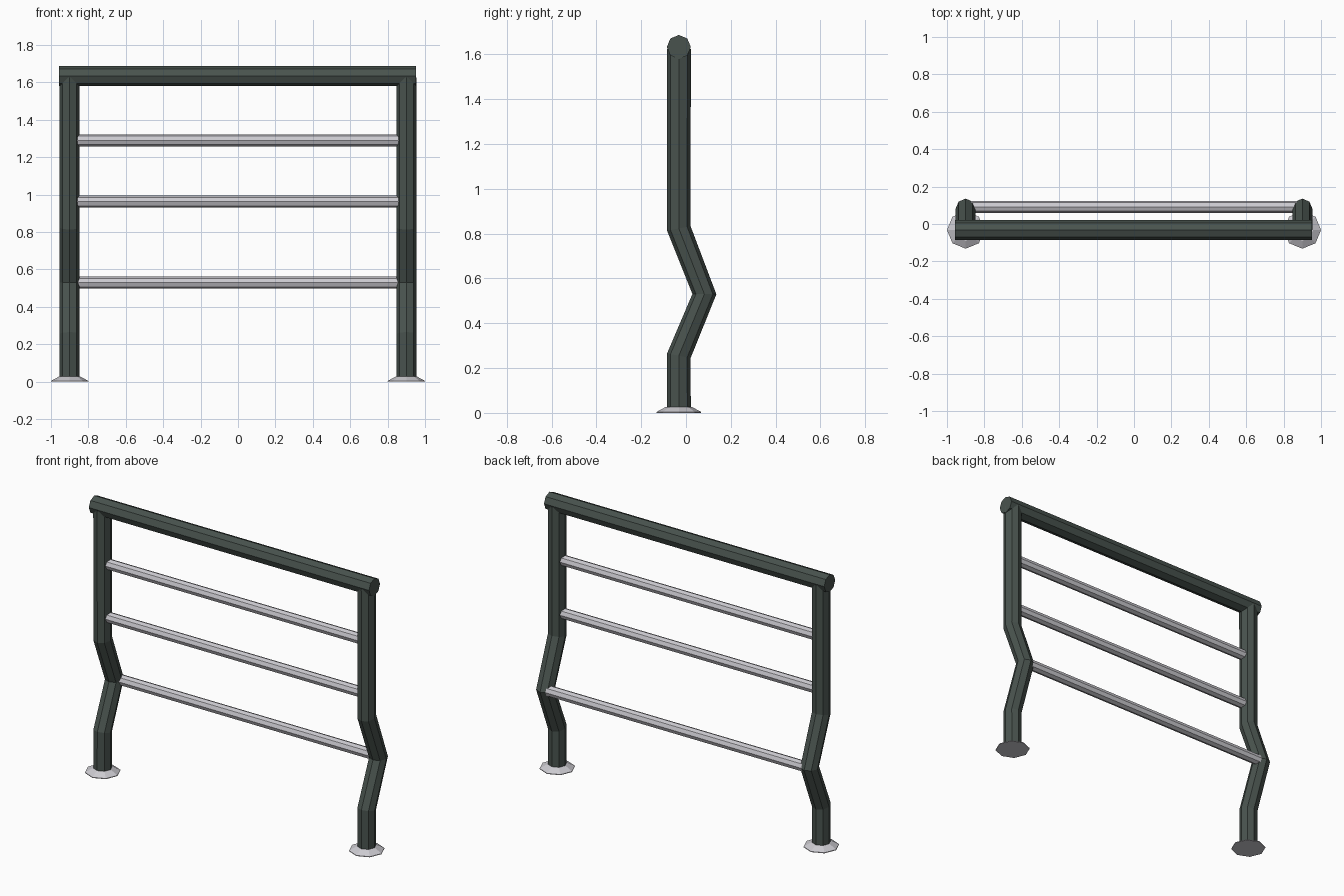
import bpy, bmesh, math
from mathutils import Vector, Matrix

if "Cube" in bpy.data.objects:
    bpy.data.objects.remove(bpy.data.objects["Cube"])

SIDES = 8


def material(name, rgb):
    m = bpy.data.materials.new(name)
    m.diffuse_color = (*rgb, 1)
    m.use_nodes = True
    m.node_tree.nodes["Principled BSDF"].inputs["Base Color"].default_value = m.diffuse_color
    return m


dark = material("dark green grey paint", (0.066, 0.086, 0.076))
light = material("light grey metal", (0.60, 0.59, 0.63))


def tube(name, points, radii, mat):
    """Eight-sided tube through points, rings tilted halfway at each bend."""
    pts = [Vector(p) for p in points]
    bm = bmesh.new()
    rings = []
    for i, p in enumerate(pts):
        d = Vector()
        if i > 0:
            d += (p - pts[i - 1]).normalized()
        if i < len(pts) - 1:
            d += (pts[i + 1] - p).normalized()
        d.normalize()
        # all paths lie in planes where one of x / y stays a clean side axis
        side = Vector((0, 1, 0)) if abs(d.x) > 0.9 else Vector((1, 0, 0))
        up = d.cross(side).normalized()
        ring = []
        for k in range(SIDES):
            a = 2 * math.pi * k / SIDES
            ring.append(bm.verts.new(p + radii[i] * (math.cos(a) * side + math.sin(a) * up)))
        rings.append(ring)
    for a, b in zip(rings, rings[1:]):
        for k in range(SIDES):
            n = (k + 1) % SIDES
            bm.faces.new((a[k], a[n], b[n], b[k]))
    bm.faces.new(rings[0][::-1])
    bm.faces.new(rings[-1])
    bmesh.ops.recalc_face_normals(bm, faces=bm.faces)
    me = bpy.data.meshes.new(name)
    bm.to_mesh(me)
    bm.free()
    me.materials.append(mat)
    ob = bpy.data.objects.new(name, me)
    bpy.context.collection.objects.link(ob)
    return ob


Y = -0.032   # plane of the straight fence
K = 0.082    # depth of the post kink
R = 0.0535   # post radius

# Bent posts and their floor flanges
for label, x in (("left", -0.9), ("right", 0.9)):
    path = [(x, Y, 0.005), (x, Y, 0.255), (x, K, 0.53), (x, Y, 0.823), (x, Y, 1.625)]
    tube(label + "_post", path, [R] * len(path), dark)
    tube(label + "_flange", [(x, Y, 0), (x, Y, 0.004), (x, Y, 0.027)], [0.1, 0.1, 0.058], light)

# Top handrail
tube("top_rail", [(-0.957, Y, 1.633), (0.953, Y, 1.633)], [R, R], dark)

# Thin cross bars; the lowest sits in the kink
for name, y, z in (("lower_bar", 0.092, 0.53), ("middle_bar", Y, 0.963), ("upper_bar", Y, 1.29)):
    tube(name, [(-0.875, y, z), (0.875, y, z)], [0.032, 0.032], light)
